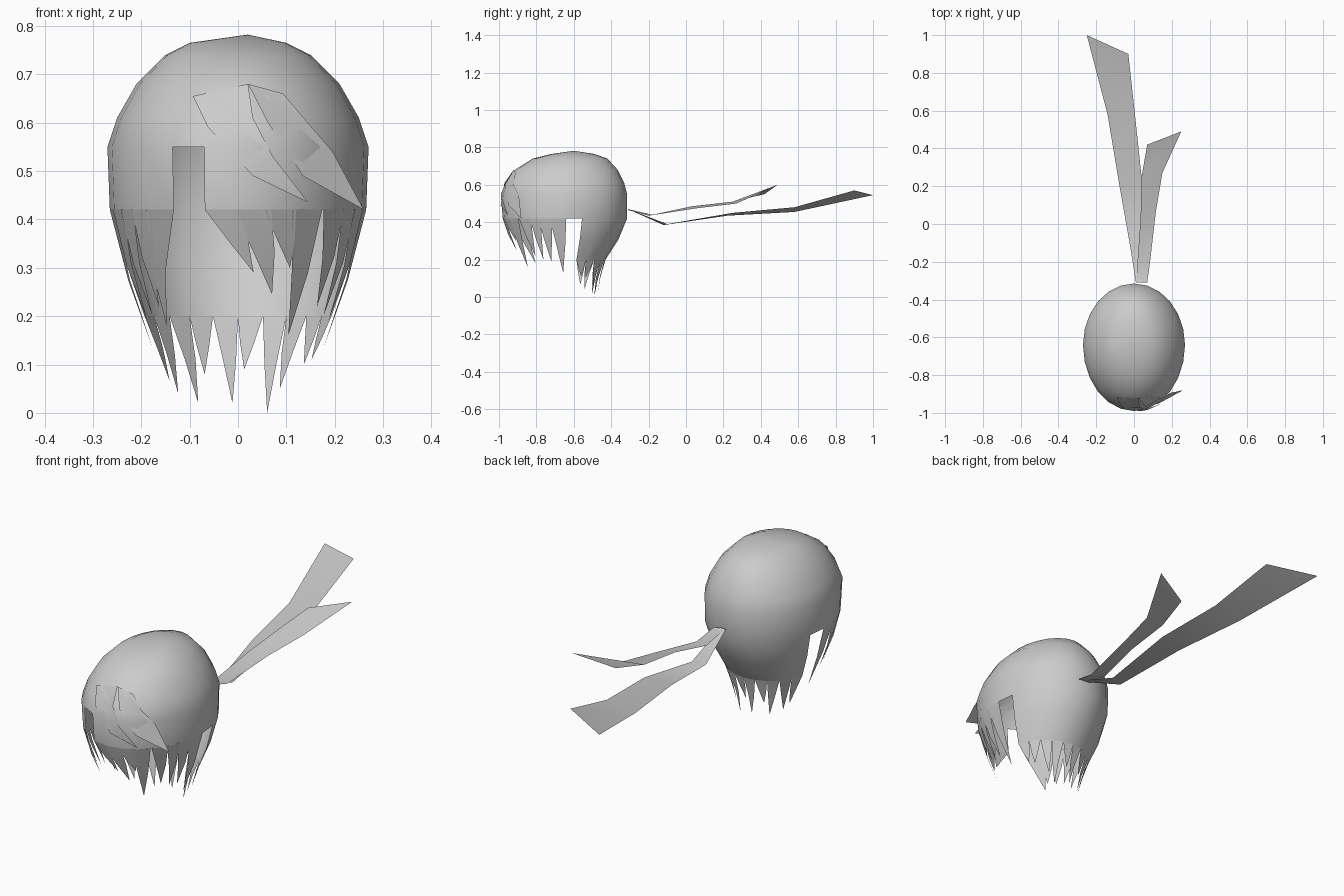
import bpy, math

if "Cube" in bpy.data.objects:
    bpy.data.objects.remove(bpy.data.objects["Cube"])

hair = bpy.data.materials.new("hair grey")
hair.diffuse_color = (0.6, 0.6, 0.6, 1)
hair.use_nodes = True
hair.node_tree.nodes["Principled BSDF"].inputs["Base Color"].default_value = hair.diffuse_color

# Head outline by height: z, front y, back y, half width
RINGS = [(0.765, -0.72, -0.49, 0.10), (0.74, -0.82, -0.42, 0.15),
         (0.68, -0.915, -0.365, 0.21), (0.61, -0.965, -0.33, 0.25),
         (0.55, -0.99, -0.315, 0.27), (0.42, -0.98, -0.315, 0.265),
         (0.31, -0.945, -0.36, 0.24), (0.20, -0.90, -0.43, 0.20),
         (0.10, -0.87, -0.46, 0.165), (0.0, -0.85, -0.475, 0.14)]
MID = -0.64


def ring_at(z):
    for hi, lo in zip(RINGS, RINGS[1:]):
        if z >= lo[0]:
            t = min(1, (z - lo[0]) / (hi[0] - lo[0]))
            return [l + (h - l) * t for l, h in zip(lo, hi)]
    return RINGS[-1]


def surf(a, z, off=0.0):
    """Point on the head: a in degrees, 0 is the front, 90 is +x."""
    _, yf, yb, w = ring_at(z)
    s, c = math.sin(math.radians(a)), math.cos(math.radians(a))
    depth = MID - yf if c > 0 else yb - MID
    return ((w + off) * s, MID - (depth + off) * c, z)


def front(x, z, off):
    """Point on the front of the head at a given x and z."""
    w = ring_at(z)[3]
    return surf(math.degrees(math.asin(max(-1, min(1, x / w)))), z, off)


def make(name, verts, faces, angle=60):
    me = bpy.data.meshes.new(name)
    me.from_pydata(verts, [], faces)
    me.materials.append(hair)
    ob = bpy.data.objects.new(name, me)
    bpy.context.collection.objects.link(ob)
    bpy.ops.object.select_all(action='DESELECT')
    ob.select_set(True)
    bpy.context.view_layer.objects.active = ob
    bpy.ops.object.shade_smooth_by_angle(angle=math.radians(angle))
    return ob


def strip(name, left, right, tip=None):
    """Flat strip between two edges, closed by an optional tip."""
    n = len(left)
    faces = [(i, n + i, n + i + 1, i + 1) for i in range(n - 1)]
    verts = left + right
    if tip:
        verts = verts + [tip]
        faces.append((n - 1, 2 * n - 1, 2 * n))
    return make(name, verts, faces)


# Scalp shell with face opening, ear gaps and a long back
N, STEP = 24, 15
verts = [surf(i * STEP, r[0]) for r in RINGS[:8] for i in range(N)]
apex = len(verts)
verts.append((0.02, -0.6, 0.782))
faces = [(apex, i, (i + 1) % N) for i in range(N)]
for row in range(7):
    for i in range(N):
        if row == 4 and i == 22:
            continue                       # face opening
        if row >= 5 and not 7 <= i <= 16:
            continue                       # only the back hangs lower
        j = (i + 1) % N
        a, b = row * N, (row + 1) * N
        faces.append((a + i, b + i, b + j, a + j))
make("scalp_hair", verts, faces)


def lock(name, a0, a1, z0, ta, tz, off=0.0):
    """Pointed lock hanging from the shell."""
    left, right = [], []
    for t, k in ((0, 1), (0.5, 0.62)):
        z, ca = z0 + (tz - z0) * t, (a0 + a1) / 2 * (1 - t) + ta * t
        h = (a1 - a0) / 2 * k
        left.append(surf(ca - h, z, off * t))
        right.append(surf(ca + h, z, off * t))
    strip(name, left, right, surf(ta, tz, off))


# Fringe locks: start angle, end angle, tip angle, tip height
for a0, a1, ta, tz in [(-15, 0, 8, 0.29), (-2, 15, 19, 0.245),
                       (12, 27, 27, 0.30), (25, 41, 34, 0.16)]:
    lock("fringe_lock", a0, a1, 0.42, ta, tz)

# Side locks in front of each ear
SIDE = [(42, 56, 52, 0.22), (55, 66, 62, 0.20), (64, 77, 72, 0.19), (75, 90, 86, 0.13)]
for a0, a1, ta, tz in SIDE:
    lock("right_side_lock", a0, a1, 0.42, ta, tz)
    lock("left_side_lock", -a1, -a0, 0.42, -ta, tz)
lock("left_front_lock", -46, -30, 0.42, -50, 0.18)

# Nape locks along the lower back
EDGES = [105, 120, 135, 150, 165, 180, 195, 210, 225, 240, 255]
TIPS = [0.11, 0.10, 0.05, 0.0, 0.09, 0.02, 0.08, 0.02, 0.04, 0.065, 0.14]
for i, (a0, a1) in enumerate(zip(EDGES, EDGES[1:])):
    lock("nape_lock", a0, a1, 0.20, (a0 + a1) / 2 + 3 * (-1) ** i, TIPS[i])

# Swept locks lying over the fringe
strip("swept_lock_middle",
      [front(x, z, 0.008) for x, z in [(-0.09, 0.655), (-0.06, 0.59), (0.03, 0.49)]],
      [front(x, z, 0.008) for x, z in [(0.02, 0.68), (0.03, 0.61), (0.07, 0.53)]],
      front(0.135, 0.435, 0.02))
strip("swept_lock_side",
      [front(x, z, 0.008) for x, z in [(0.02, 0.68), (0.06, 0.60), (0.13, 0.49)]],
      [front(x, z, 0.008) for x, z in [(0.09, 0.66), (0.14, 0.60), (0.19, 0.54)]],
      (0.26, -0.88, 0.42))

# Ribbon tails streaming backwards
strip("long_ribbon",
      [(0.01, -0.31, 0.47), (-0.02, -0.12, 0.385), (-0.08, 0.22, 0.435),
       (-0.14, 0.58, 0.455), (-0.25, 1.0, 0.545)],
      [(0.04, -0.31, 0.47), (0.04, -0.10, 0.39), (0.04, 0.25, 0.45),
       (0.005, 0.58, 0.48), (-0.03, 0.90, 0.57)])
strip("short_ribbon",
      [(0.015, -0.31, 0.47), (0.02, -0.18, 0.44), (0.035, 0.03, 0.485),
       (0.04, 0.25, 0.51), (0.07, 0.42, 0.55)],
      [(0.07, -0.31, 0.465), (0.085, -0.20, 0.435), (0.115, 0.06, 0.475),
       (0.15, 0.27, 0.50), (0.25, 0.49, 0.60)])
